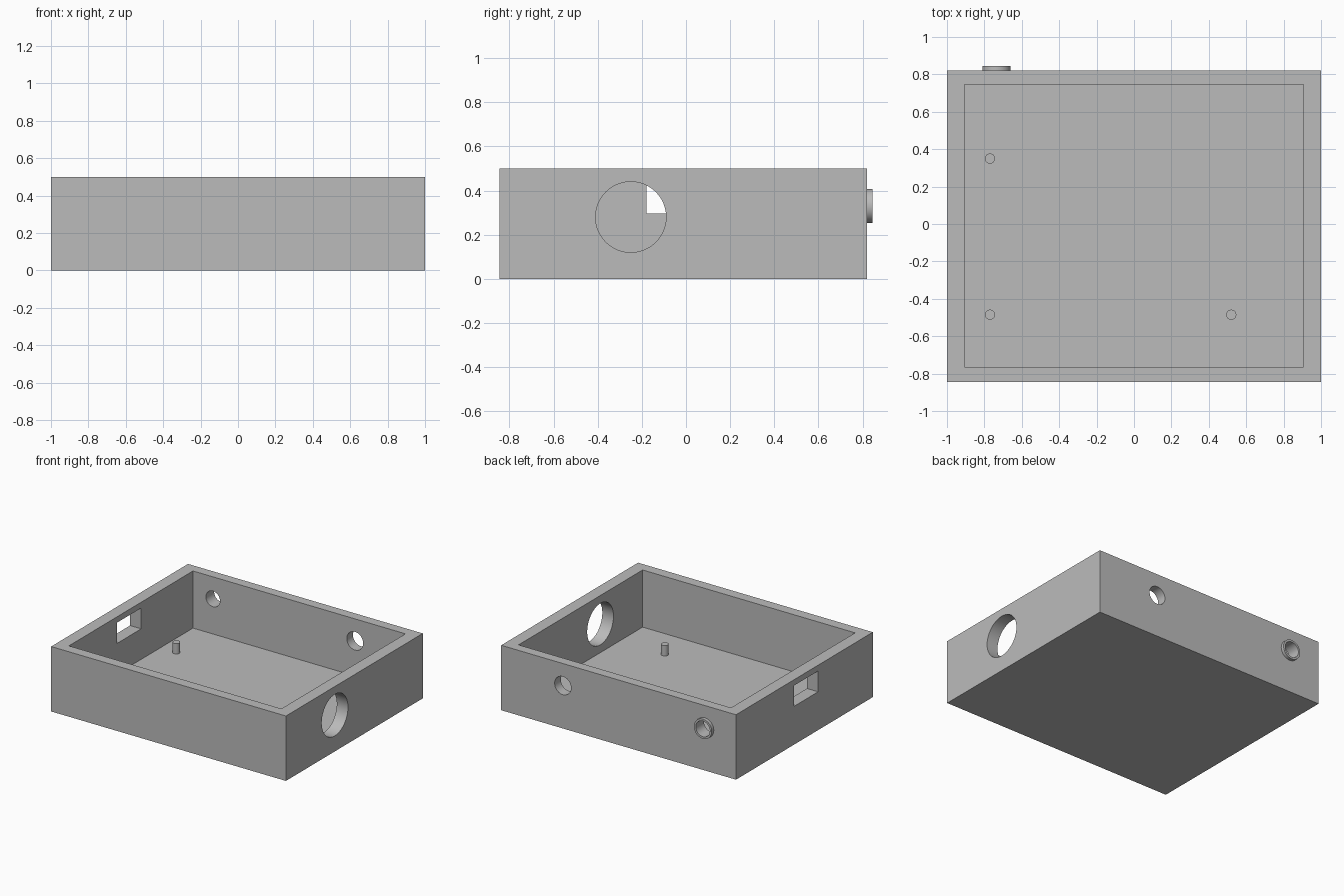
import bpy
from math import radians

if "Cube" in bpy.data.objects:
    bpy.data.objects.remove(bpy.data.objects["Cube"])

grey = bpy.data.materials.new("plain grey")
grey.use_nodes = True
colour = (0.5, 0.5, 0.5, 1)
grey.diffuse_color = colour
grey.node_tree.nodes["Principled BSDF"].inputs["Base Color"].default_value = colour


def block(name, low, high):
    """Box between two opposite corners."""
    centre = [(a + b) / 2 for a, b in zip(low, high)]
    bpy.ops.mesh.primitive_cube_add(size=1, location=centre)
    ob = bpy.context.object
    ob.name = name
    ob.scale = [b - a for a, b in zip(low, high)]
    bpy.ops.object.transform_apply(location=False, rotation=False, scale=True)
    ob.data.materials.append(grey)
    return ob


def rod(name, centre, radius, length, axis="Z"):
    """Cylinder along one of the axes."""
    turn = {"X": (0, radians(90), 0), "Y": (radians(90), 0, 0), "Z": (0, 0, 0)}[axis]
    bpy.ops.mesh.primitive_cylinder_add(vertices=48, radius=radius, depth=length,
                                        location=centre, rotation=turn)
    ob = bpy.context.object
    ob.name = name
    ob.data.materials.append(grey)
    return ob


def cut(target, cutter):
    """Subtract the cutter, then discard it."""
    mod = target.modifiers.new("cut", "BOOLEAN")
    mod.operation = "DIFFERENCE"
    mod.solver = "EXACT"
    mod.object = cutter
    bpy.context.view_layer.objects.active = target
    bpy.ops.object.modifier_apply(modifier=mod.name)
    bpy.data.objects.remove(cutter)


def smooth(ob):
    bpy.ops.object.select_all(action="DESELECT")
    ob.select_set(True)
    bpy.context.view_layer.objects.active = ob
    bpy.ops.object.shade_smooth_by_angle(angle=radians(30))


FLOOR = 0.06
BACK = 0.82
COLLAR_X, PORT_Z = -0.735, 0.33

# Open tray with a floor and four walls
tray = block("tray", (-1, -0.845, 0), (1, BACK, 0.5))
cut(tray, block("cavity", (-0.905, -0.765, FLOOR), (0.905, 0.745, 0.7)))

# Round opening in the left wall, rectangular one in the right wall
cut(tray, rod("large_hole", (1, -0.25, 0.28), 0.16, 0.4, "X"))
cut(tray, block("socket_slot", (-1.1, -0.18, 0.295), (-0.8, 0.115, 0.455)))

# Two round ports in the back wall
cut(tray, rod("plain_port", (0.475, 0.8, PORT_Z), 0.07, 0.3, "Y"))
cut(tray, rod("collar_port", (COLLAR_X, 0.8, PORT_Z), 0.06, 0.3, "Y"))
smooth(tray)

# Collar ring standing out around the second port
collar = rod("port_collar", (COLLAR_X, BACK + 0.0125, PORT_Z), 0.076, 0.025, "Y")
cut(collar, rod("collar_bore", (COLLAR_X, BACK, PORT_Z), 0.06, 0.3, "Y"))
smooth(collar)

# Mounting pegs on the floor
for name, x, y in (("back_right_peg", -0.77, 0.35),
                   ("front_right_peg", -0.77, -0.485),
                   ("front_left_peg", 0.52, -0.485)):
    smooth(rod(name, (x, y, FLOOR + 0.04), 0.027, 0.08))
